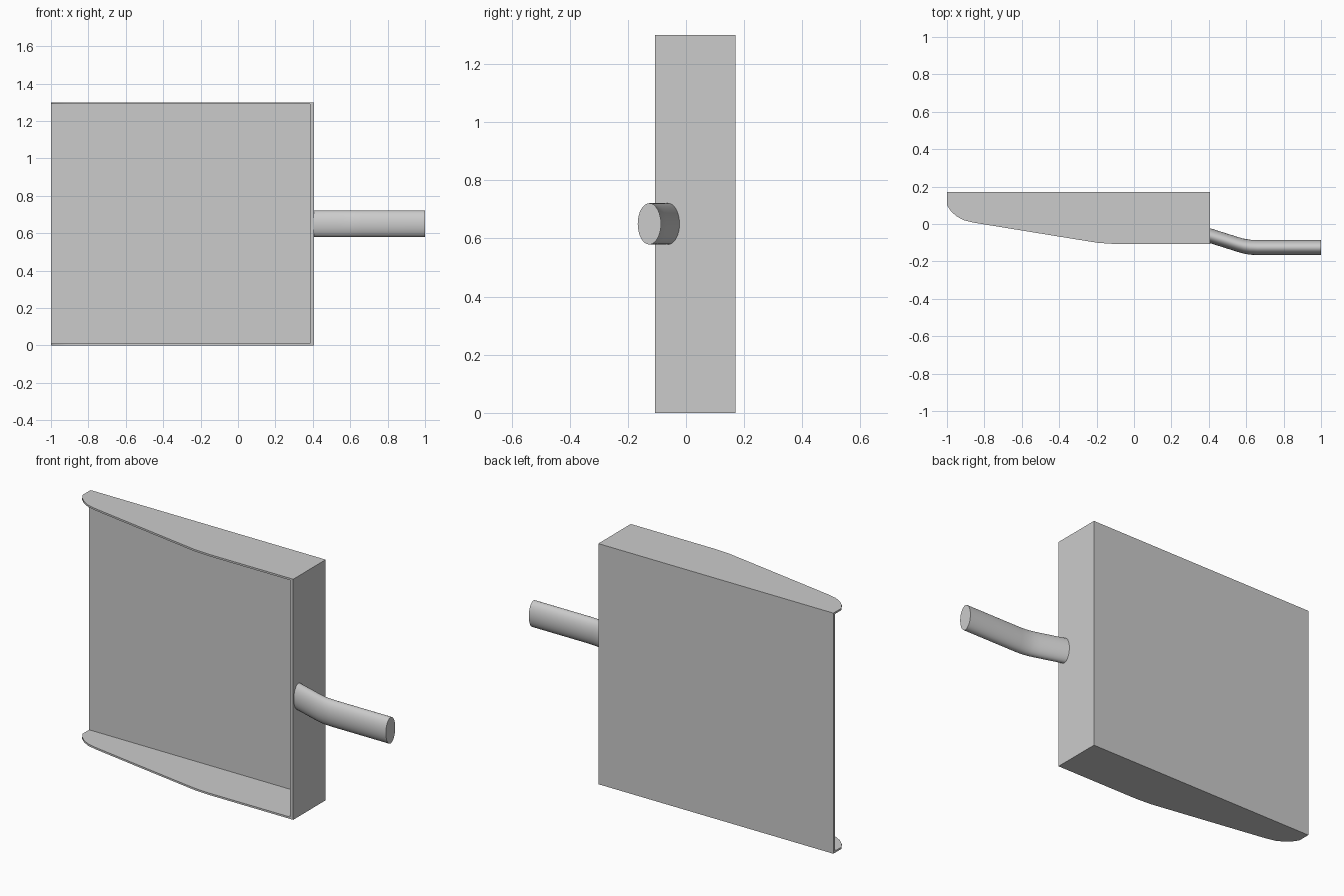
import bpy, bmesh
from math import sin, cos, pi

if "Cube" in bpy.data.objects:
    bpy.data.objects.remove(bpy.data.objects["Cube"])


def make(name, bm):
    bmesh.ops.recalc_face_normals(bm, faces=bm.faces)
    me = bpy.data.meshes.new(name)
    bm.to_mesh(me)
    bm.free()
    ob = bpy.data.objects.new(name, me)
    bpy.context.collection.objects.link(ob)
    return ob


def prism(name, outline, z0, z1):
    bm = bmesh.new()
    face = bm.faces.new([bm.verts.new((x, y, z0)) for x, y in outline])
    ext = bmesh.ops.extrude_face_region(bm, geom=[face])
    for v in ext["geom"]:
        if isinstance(v, bmesh.types.BMVert):
            v.co.z = z1
    return make(name, bm)


def smooth(ob):
    bpy.ops.object.select_all(action='DESELECT')
    ob.select_set(True)
    bpy.context.view_layer.objects.active = ob
    bpy.ops.object.shade_smooth_by_angle(angle=0.6)


# Dustpan body: side profile extruded across the width
side = [(-1, 0.17), (-1, 0.10), (-0.98, 0.07), (-0.95, 0.042), (-0.91, 0.02),
        (-0.86, 0.008), (-0.8, -0.002), (-0.5, -0.051), (-0.26, -0.09),
        (-0.19, -0.101), (-0.1, -0.107), (0.405, -0.107), (0.405, 0.17)]
pan = prism("dustpan_body", side, 0, 1.3)

# Hollow it, leaving thin walls and an open lip
cutter = prism("pan_cavity", [(-1.1, -0.3), (0.385, -0.3), (0.385, 0.157), (-1.1, 0.157)],
               0.01, 1.29)
cutter.hide_render = True
mod = pan.modifiers.new("hollow", 'BOOLEAN')
mod.operation = 'DIFFERENCE'
mod.object = cutter
mod.solver = 'EXACT'
bpy.context.view_layer.objects.active = pan
bpy.ops.object.modifier_apply(modifier="hollow")
bpy.data.objects.remove(cutter)
smooth(pan)

# Handle: oval section swept along a gentle bend
path = [(0.395, -0.059), (0.5, -0.092), (0.55, -0.108), (0.585, -0.118),
        (0.62, -0.124), (0.66, -0.126), (1.0, -0.126)]
bm = bmesh.new()
n = 32
rings = []
for px, py in path:
    rings.append([bm.verts.new((px, py + 0.04 * cos(2 * pi * i / n),
                                0.65 + 0.071 * sin(2 * pi * i / n))) for i in range(n)])
for a, b in zip(rings, rings[1:]):
    for i in range(n):
        j = (i + 1) % n
        bm.faces.new((a[i], a[j], b[j], b[i]))
bm.faces.new(rings[0])
bm.faces.new(rings[-1])
smooth(make("handle", bm))
